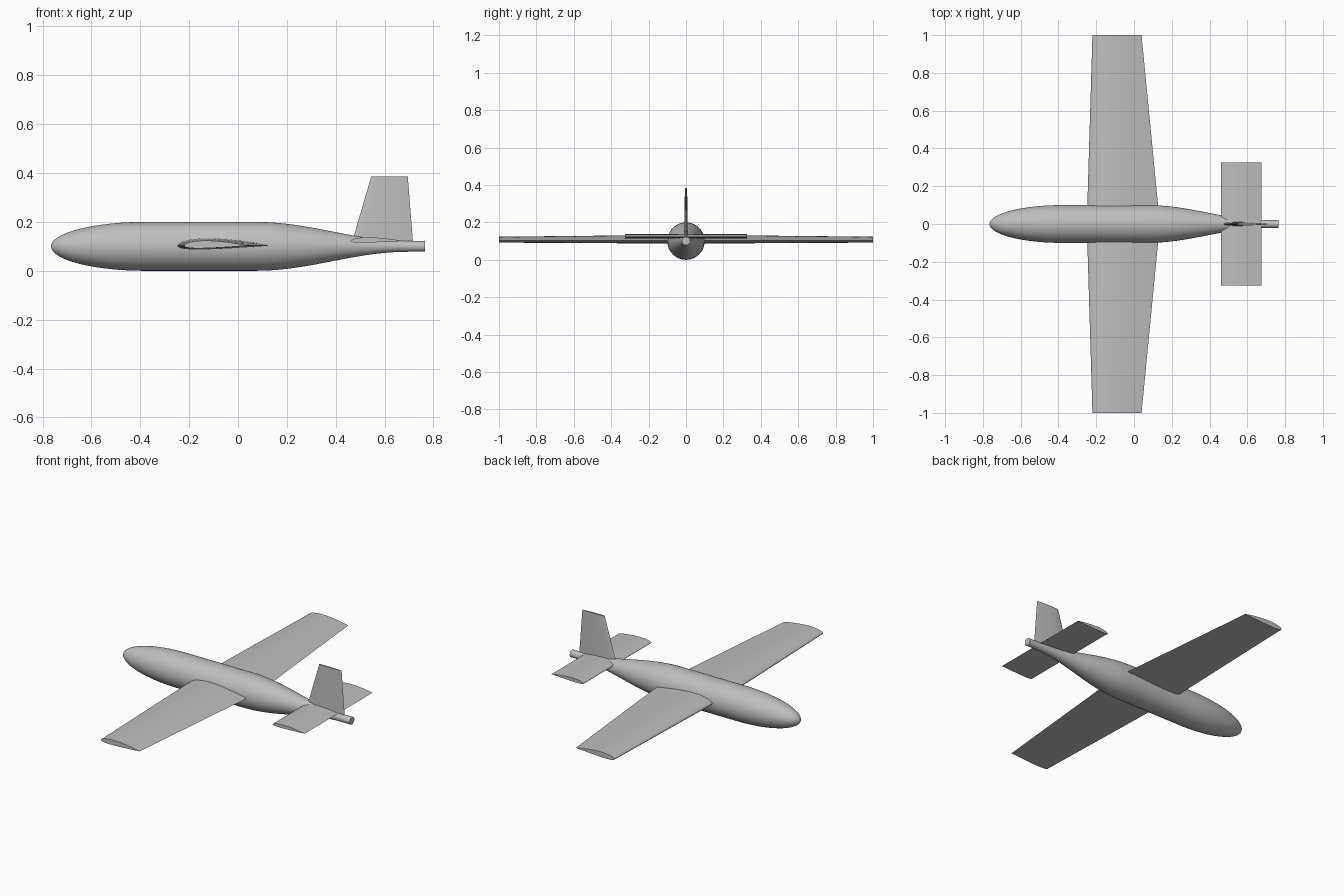
import bpy
import bmesh
from math import sin, cos, pi, sqrt, radians
from mathutils import Vector

cube = bpy.data.objects.get("Cube")
if cube:
    bpy.data.objects.remove(cube, do_unlink=True)

# One plain grey for the whole airframe
GREY = (0.52, 0.52, 0.52, 1)
grey = bpy.data.materials.new("light grey")
grey.use_nodes = True
grey.diffuse_color = GREY
grey.node_tree.nodes["Principled BSDF"].inputs["Base Color"].default_value = GREY

AXIS = 0.1      # height of the fuselage centre line
HALF = 0.765    # half the fuselage length
RADIUS = 0.1
TAIL_R = 0.022


def loft(name, rings):
    """Skin a list of closed rings and cap both ends."""
    bm = bmesh.new()
    loops = [[bm.verts.new(p) for p in ring] for ring in rings]
    for a, b in zip(loops, loops[1:]):
        for i in range(len(a)):
            j = (i + 1) % len(a)
            bm.faces.new((a[i], a[j], b[j], b[i]))
    bm.faces.new(loops[0])
    bm.faces.new(loops[-1])
    bmesh.ops.recalc_face_normals(bm, faces=bm.faces)
    mesh = bpy.data.meshes.new(name)
    bm.to_mesh(mesh)
    bm.free()
    mesh.materials.append(grey)
    obj = bpy.data.objects.new(name, mesh)
    bpy.context.collection.objects.link(obj)
    bpy.ops.object.select_all(action="DESELECT")
    obj.select_set(True)
    bpy.context.view_layer.objects.active = obj
    bpy.ops.object.shade_smooth_by_angle(angle=radians(40))
    return obj


def airfoil(thickness, camber, n=20):
    """Unit-chord section: (chord, height) pairs from trailing edge over the top and back."""
    def point(u, side):
        t = 5 * thickness * (0.2969 * sqrt(u) - 0.126 * u - 0.3516 * u**2
                             + 0.2843 * u**3 - 0.1036 * u**4)
        p = 0.4
        q = p if u < p else 1 - p
        mean = camber * (1 - ((u - p) / q) ** 2)
        return u, mean + side * t
    us = [(1 - cos(pi * i / n)) / 2 for i in range(n + 1)]
    upper = [point(u, 1) for u in reversed(us)]
    lower = [point(u, -1) for u in us[1:-1]]
    return upper + lower


def surface(name, section, stations, upright=False):
    """Loft a section through (span position, leading x, trailing x) stations."""
    rings = []
    for span, lead, trail, z in stations:
        c = trail - lead
        if upright:
            rings.append([Vector((lead + u * c, h * c, span)) for u, h in section])
        else:
            rings.append([Vector((lead + u * c, span, z + h * c)) for u, h in section])
    return loft(name, rings)


# Fuselage: elliptical nose, straight middle, cosine taper to a slim tail tube
def radius(x):
    nose_end, taper_start, taper_end = -0.38, 0.07, 0.70
    if x < nose_end:
        u = (nose_end - x) / (nose_end + HALF)
        return RADIUS * sqrt(max(0, 1 - u * u))
    if x < taper_start:
        return RADIUS
    t = min(1, (x - taper_start) / (taper_end - taper_start))
    return TAIL_R + (RADIUS - TAIL_R) * (1 + cos(pi * t)) / 2


nose = [-HALF + 0.385 * (1 - cos(pi / 2 * (i + 0.3) / 16)) for i in range(16)]
rest = [-0.38 + (HALF + 0.38) * i / 36 for i in range(37)]
SIDES = 48
loft("fuselage", [[Vector((x, radius(x) * cos(2 * pi * k / SIDES),
                           AXIS + radius(x) * sin(2 * pi * k / SIDES)))
                   for k in range(SIDES)] for x in nose + rest])

# Main wing, tapered from the centre to both tips
WING_Z = 0.103
surface("main_wing", airfoil(0.12, 0.02),
        [(-1, -0.22, 0.04, WING_Z), (0, -0.25, 0.137, WING_Z), (1, -0.22, 0.04, WING_Z)])

# Straight horizontal tailplane
surface("tailplane", airfoil(0.10, 0.02),
        [(y, 0.46, 0.675, 0.122) for y in (-0.325, 0.325)])

# Swept upright fin
surface("tail_fin", airfoil(0.08, 0),
        [(AXIS + 0.005, 0.463, 0.717, 0), (0.385, 0.545, 0.695, 0)], upright=True)
